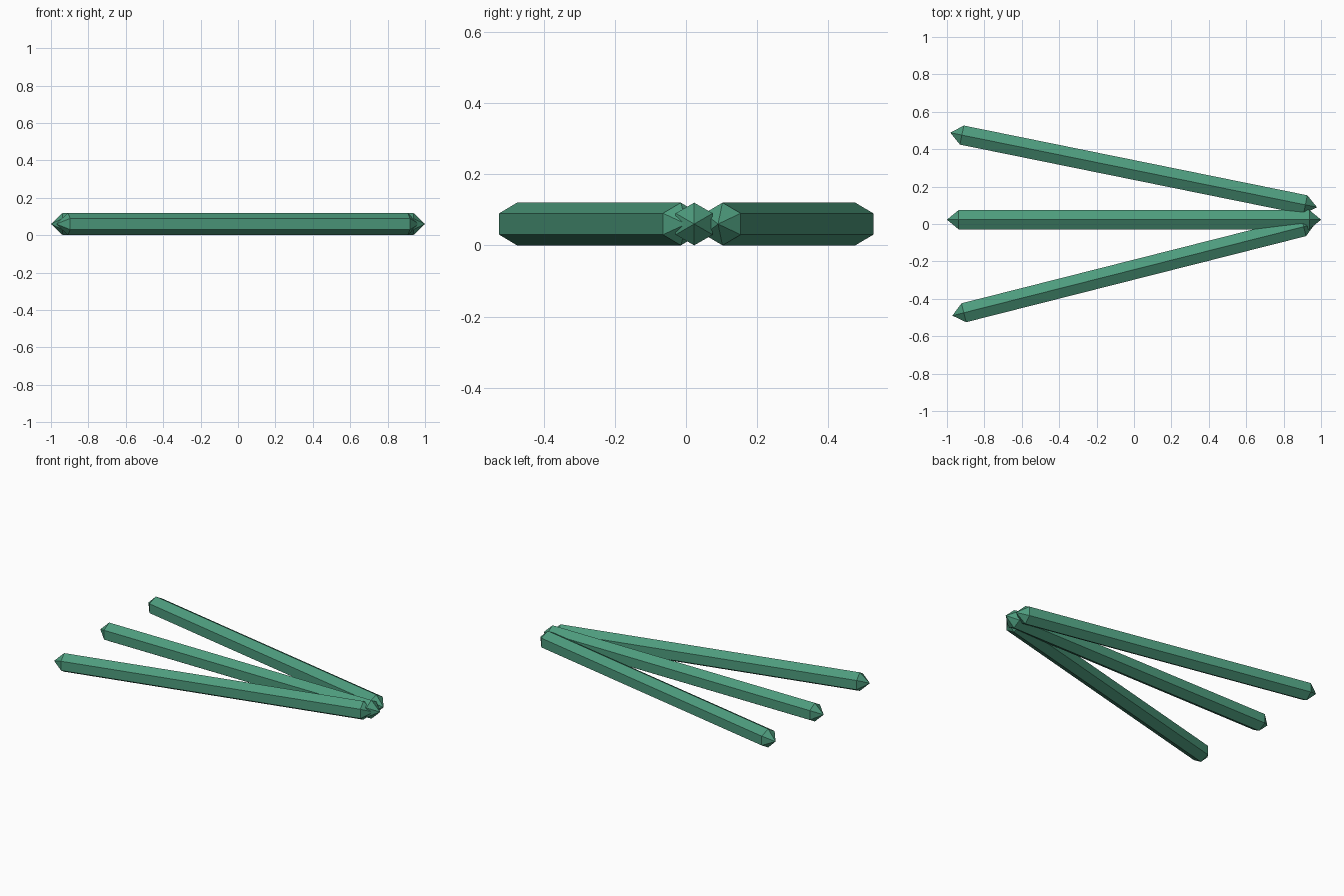
import bpy, bmesh, math
from mathutils import Vector

if "Cube" in bpy.data.objects:
    bpy.data.objects.remove(bpy.data.objects["Cube"])

green = bpy.data.materials.new("sea green")
green.diffuse_color = (0.075, 0.33, 0.205, 1)
green.use_nodes = True
green.node_tree.nodes["Principled BSDF"].inputs["Base Color"].default_value = green.diffuse_color

R, TIP = 0.06, 0.063  # hexagon radius, length of each pointed end


def crystal_rod(name, a, b):
    """Six-sided rod pointed at both ends, from tip a to tip b, lying on z = 0."""
    a, b = Vector((*a, R)), Vector((*b, R))
    d = (b - a).normalized()
    up = Vector((0, 0, 1))
    side = up.cross(d)
    bm = bmesh.new()

    def ring(c):
        return [bm.verts.new(c + R * (up * math.cos(t) + side * math.sin(t)))
                for t in (math.tau * i / 6 for i in range(6))]

    r0, r1 = ring(a + d * TIP), ring(b - d * TIP)
    t0, t1 = bm.verts.new(a), bm.verts.new(b)
    for i in range(6):
        j = (i + 1) % 6
        bm.faces.new((r0[i], r0[j], r1[j], r1[i]))
        bm.faces.new((t0, r0[j], r0[i]))
        bm.faces.new((t1, r1[i], r1[j]))
    bmesh.ops.recalc_face_normals(bm, faces=bm.faces[:])
    me = bpy.data.meshes.new(name)
    bm.to_mesh(me)
    bm.free()
    me.materials.append(green)
    bpy.context.collection.objects.link(bpy.data.objects.new(name, me))


# Three rods fanning out from the right end
crystal_rod("back_rod", (-0.982, 0.488), (0.978, 0.09))
crystal_rod("middle_rod", (-1, 0.023), (1, 0.023))
crystal_rod("front_rod", (-0.971, -0.49), (0.968, 0.001))
